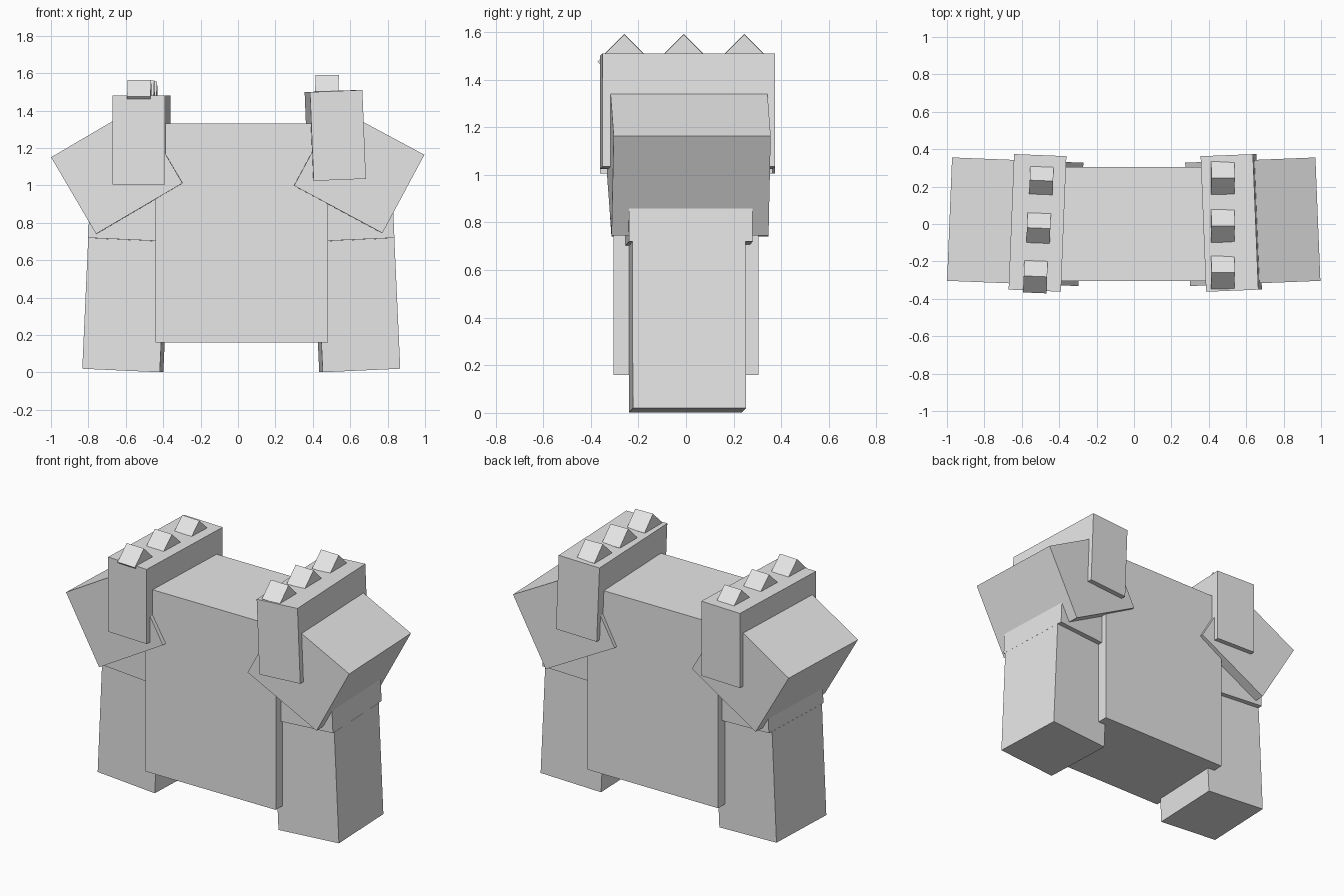
import bpy
from math import radians

if "Cube" in bpy.data.objects:
    bpy.data.objects.remove(bpy.data.objects["Cube"])

grey = bpy.data.materials.new("plain grey")
grey.diffuse_color = (0.8, 0.8, 0.8, 1)
grey.use_nodes = True
grey.node_tree.nodes["Principled BSDF"].inputs["Base Color"].default_value = grey.diffuse_color


def box(name, center, size, rot=(0, 0, 0)):
    """Box with the given centre, size and XYZ rotation in degrees."""
    bpy.ops.mesh.primitive_cube_add(size=1, location=center,
                                    rotation=[radians(a) for a in rot])
    ob = bpy.context.object
    ob.name = name
    ob.scale = size
    ob.data.materials.append(grey)
    return ob


# Torso block
box("torso", (0.02, 0, 0.745), (0.92, 0.61, 1.17))

# Each side: yaw, leg x, leg tilt, shoulder x and tilt, pad centre and tilt
sides = {
    "left": (-2.3, -0.60, 2.6, -0.635, -30.4, (-0.516, 0.006, 1.243), 0),
    "right": (2.3, 0.635, -2.6, 0.635, 28.2, (0.52, 0.006, 1.267), -2.3),
}
for side, (yaw, leg_x, leg_tilt, sh_x, sh_tilt, pad, pad_tilt) in sides.items():
    # Lower leg and the slightly deeper upper leg that runs into the shoulder
    box(side + "_lower_leg", (leg_x, 0.005, 0.36), (0.415, 0.475, 0.70),
        (0, leg_tilt, yaw))
    upper_x = leg_x + (0.024 if leg_tilt > 0 else -0.024)
    box(side + "_upper_leg", (upper_x, 0.012, 0.88), (0.415, 0.52, 0.34),
        (0, leg_tilt, yaw))
    # Slanted shoulder block and upright pad
    box(side + "_shoulder", (sh_x, 0.012, 1.081), (0.536, 0.66, 0.475),
        (0, sh_tilt, yaw))
    box(side + "_shoulder_pad", pad, (0.28, 0.725, 0.475), (0, pad_tilt, yaw))

# Spikes: cubes turned on edge, half sunk into the pads
left_spikes = [(-0.527, -0.28, 1.475), (-0.51, -0.022, 1.472), (-0.495, 0.232, 1.466)]
right_spikes = [(0.475, -0.26, 1.502), (0.475, -0.01, 1.502), (0.475, 0.245, 1.502)]
for i, c in enumerate(left_spikes):
    box(f"left_spike_{i + 1}", c, (0.125,) * 3, (45, 0, -2.3))
for i, c in enumerate(right_spikes):
    box(f"right_spike_{i + 1}", c, (0.125,) * 3, (45, 1, 0))
